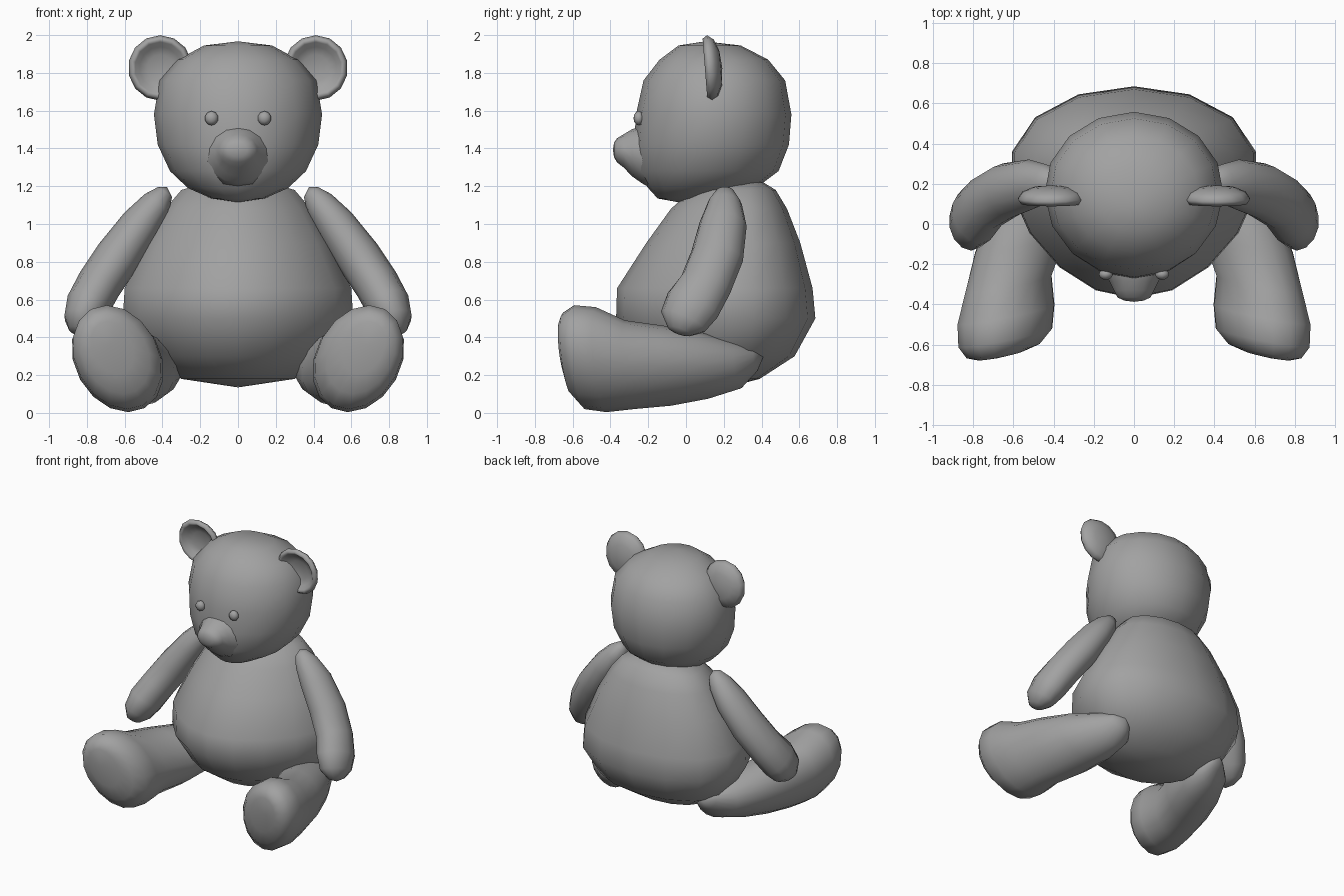
import bpy, bmesh
from math import sin, cos, pi
from mathutils import Vector

cube = bpy.data.objects.get("Cube")
if cube:
    bpy.data.objects.remove(cube, do_unlink=True)

grey = bpy.data.materials.new("soft_grey")
grey.use_nodes = True
grey.diffuse_color = (0.36, 0.36, 0.36, 1)
grey.node_tree.nodes["Principled BSDF"].inputs["Base Color"].default_value = (0.36, 0.36, 0.36, 1)


def loft(name, rings, start, end, segs=16, egg=0.0, side=1):
    """Skin closed rings given as (centre, u, v); close both ends to a point."""
    bm = bmesh.new()
    loops = []
    for c, u, v in rings:
        loop = []
        for i in range(segs):
            t = 2 * pi * i / segs + pi / 2
            p = Vector(c) + Vector(u) * cos(t) * (1 + egg * sin(t)) + Vector(v) * sin(t)
            loop.append(bm.verts.new((p.x * side, p.y, p.z)))
        loops.append(loop)
    for a, b in zip(loops, loops[1:]):
        for i in range(segs):
            j = (i + 1) % segs
            bm.faces.new((a[i], a[j], b[j], b[i]))
    for tip, loop in ((start, loops[0]), (end, loops[-1])):
        p = bm.verts.new((tip[0] * side, tip[1], tip[2]))
        for i in range(segs):
            bm.faces.new((loop[i], loop[(i + 1) % segs], p))
    bmesh.ops.recalc_face_normals(bm, faces=bm.faces)
    mesh = bpy.data.meshes.new(name)
    bm.to_mesh(mesh)
    bm.free()
    mesh.materials.append(grey)
    for f in mesh.polygons:
        f.use_smooth = True
    obj = bpy.data.objects.new(name, mesh)
    bpy.context.collection.objects.link(obj)


def level(z, rx, front, back):
    """Horizontal ring from half width, front y and back y."""
    return (0, (front + back) / 2, z), (rx, 0, 0), (0, (back - front) / 2, 0)


def tube(path):
    """Rings square to a path of (x, y, z, radius along y, radius across)."""
    pts = [Vector(p[:3]) for p in path]
    rings = []
    for i, p in enumerate(path):
        t = (pts[min(i + 1, len(pts) - 1)] - pts[max(i - 1, 0)]).normalized()
        u = Vector((0, 1, 0))
        u = (u - t * u.dot(t)).normalized()
        rings.append((pts[i], t.cross(u) * p[4], u * p[3]))
    return rings


# Pear shaped body
loft("body", [level(*r) for r in (
    (.18, .3, -.06, .39), (.3, .49, -.24, .575), (.5, .61, -.37, .685),
    (.66, .6, -.365, .67), (.9, .49, -.21, .605), (1.08, .385, -.08, .535),
    (1.18, .3, .03, .475), (1.22, .17, .13, .41))],
    (0, .22, .135), (0, .3, 1.235), egg=.2)

# Round head
loft("head", [level(*r) for r in (
    (1.135, .14, -.15, .15), (1.19, .265, -.2, .37), (1.28, .36, -.265, .49),
    (1.42, .425, -.275, .545), (1.58, .445, -.265, .558), (1.76, .415, -.225, .525),
    (1.87, .32, -.14, .435), (1.945, .18, -.04, .29))],
    (0, -.04, 1.115), (0, .1, 1.967), egg=.03)

# Snout flaring back into the face
loft("snout", [((0, y, z), (rx, 0, 0), (0, 0, rz)) for y, z, rx, rz in (
    (-.18, 1.355, .19, .17), (-.235, 1.367, .16, .15), (-.285, 1.377, .125, .125),
    (-.33, 1.387, .103, .088), (-.365, 1.39, .085, .064), (-.381, 1.392, .05, .038))],
    (0, -.1, 1.37), (0, -.387, 1.393), segs=14)

arm = [(.385, .205, 1.17, .05, .045), (.43, .205, 1.11, .09, .08),
       (.515, .197, 1.0, .125, .105), (.635, .165, .83, .14, .12),
       (.735, .105, .68, .14, .12), (.795, .035, .57, .15, .118),
       (.83, -.015, .485, .13, .095), (.85, -.035, .432, .065, .05)]

# x, y, z, half width, half height, from the sole back to the hip
leg = [(.665, -.655, .345, .11, .14), (.65, -.63, .315, .18, .215),
       (.64, -.565, .295, .23, .275), (.637, -.45, .282, .238, .278),
       (.625, -.3, .255, .213, .235), (.565, -.1, .25, .225, .212),
       (.51, .1, .25, .205, .175), (.46, .28, .25, .15, .12),
       (.43, .37, .28, .07, .06)]

# y and radius, from the hollow front round the rim to the back
ear = [(.15, .07), (.135, .11), (.108, .135), (.1, .152), (.125, .17),
       (.158, .148), (.183, .09)]

for label, s in (("left", 1), ("right", -1)):
    loft(label + "_arm", tube(arm), (.375, .205, 1.195), (.855, -.04, .415), segs=12, side=s)
    loft(label + "_leg", [((x, y, z), (w, -.18 * w, 0), (.2 * h, -.1 * h, h))
                          for x, y, z, w, h in leg],
         (.68, -.668, .36), (.42, .41, .3), side=s)
    loft(label + "_ear", [((.412, y, 1.826), (r, 0, 0), (0, -.08 * r, 1.02 * r)) for y, r in ear],
         (.412, .155, 1.826), (.412, .192, 1.826), segs=14, side=s)
    loft(label + "_eye", [((.14, -.25 - .028 * cos(a), 1.56), (.036 * sin(a), 0, 0),
                           (0, 0, .038 * sin(a))) for a in (pi * k / 6 for k in range(1, 6))],
         (.14, -.278, 1.56), (.14, -.222, 1.56), segs=10, side=s)
